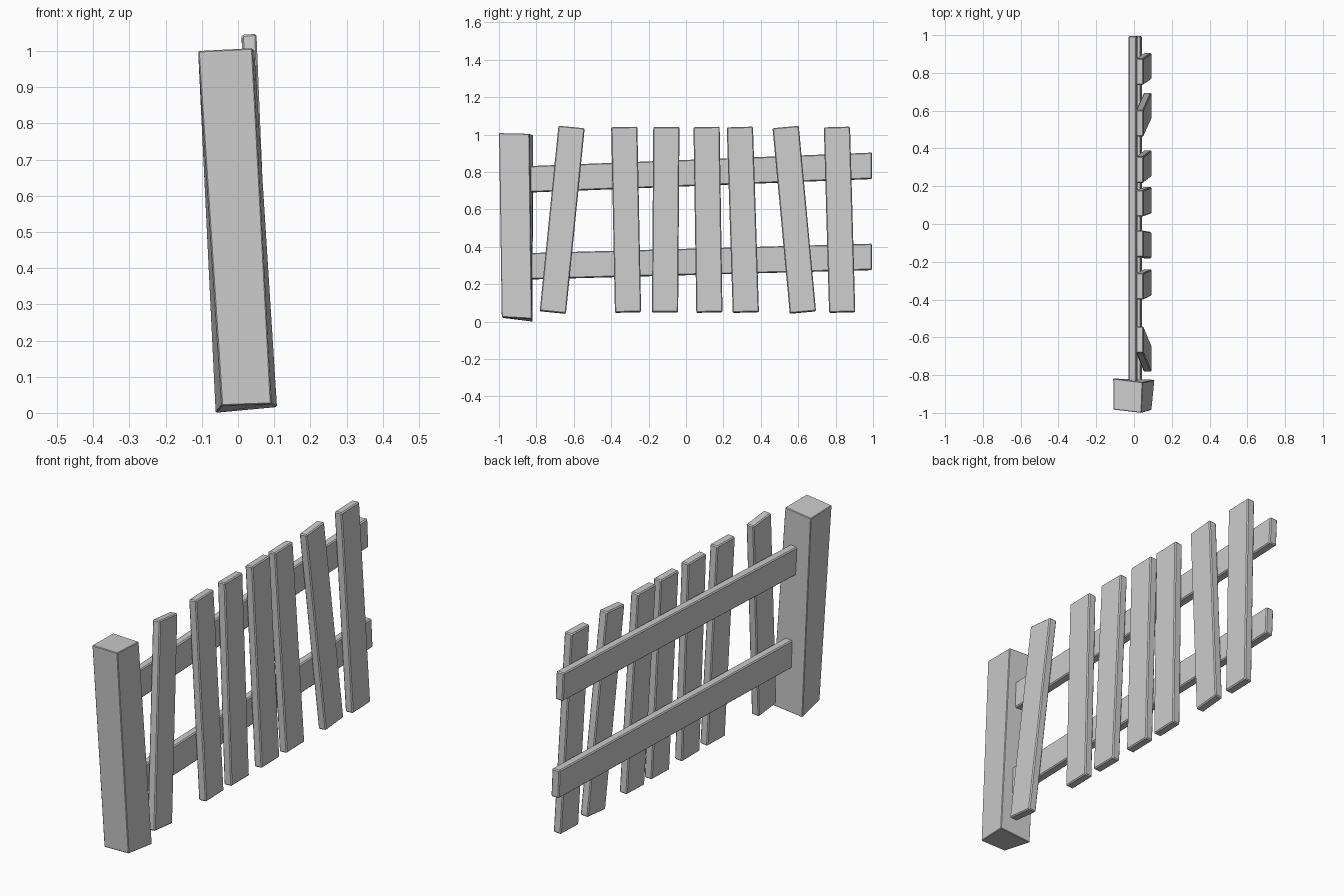
import bpy, bmesh

if "Cube" in bpy.data.objects:
    bpy.data.objects.remove(bpy.data.objects["Cube"])


def block(name, bottom, top, bevel=0.005):
    """Six-sided board from a bottom and a top loop of four corners, with slightly worn edges."""
    bm = bmesh.new()
    lo = [bm.verts.new(p) for p in bottom]
    hi = [bm.verts.new(p) for p in top]
    bm.faces.new(lo[::-1])
    bm.faces.new(hi)
    for i in range(4):
        j = (i + 1) % 4
        bm.faces.new((lo[i], lo[j], hi[j], hi[i]))
    bmesh.ops.recalc_face_normals(bm, faces=bm.faces)
    bmesh.ops.bevel(bm, geom=bm.edges[:], offset=bevel, segments=1, affect='EDGES')
    mesh = bpy.data.meshes.new(name)
    bm.to_mesh(mesh)
    bm.free()
    ob = bpy.data.objects.new(name, mesh)
    bpy.context.collection.objects.link(ob)
    return ob


# Leaning, slightly tapered post
block("post",
      [(-0.045, -0.98, 0.02), (0.092, -0.985, 0.025), (0.108, -0.825, 0.016), (-0.062, -0.82, 0.0)],
      [(-0.11, -0.982, 1.0), (0.04, -1.0, 1.008), (0.045, -0.838, 1.004), (-0.11, -0.818, 0.997)],
      0.003)

# Two rails rising away from the post: (name, back x, z at post, z at free end)
LEAN = 0.042
for name, x, z0, z1 in (("lower_rail", -0.003, 0.225, 0.275), ("upper_rail", -0.026, 0.69, 0.762)):
    def loop(y, z, h=0.14, t=0.042):
        d = LEAN * h / 2
        return [(x + d, y, z), (x + t + d, y, z + 0.002),
                (x + t - d, y, z + h + 0.002), (x - d, y, z + h)]
    block(name, loop(-0.835, z0), loop(0.995, z1))

# Pickets: (left y at bottom, left y at top, end slope across the width)
pickets = [(-0.782, -0.682, -0.014), (-0.38, -0.40, 0.003), (-0.182, -0.175, 0.0),
           (0.055, 0.04, 0.003), (0.25, 0.218, 0.004), (0.555, 0.463, 0.013),
           (0.765, 0.737, 0.004)]
W, T = 0.14, 0.041
for n, (yb, yt, s) in enumerate(pickets, 1):
    def ring(x, y, z):
        return [(x, y, z - s / 2), (x + T, y, z - s / 2 + 0.003),
                (x + T, y + W, z + s / 2 + 0.003), (x, y + W, z + s / 2)]
    block(f"picket_{n}", ring(0.051, yb, 0.048), ring(0.01, yt, 1.038))
